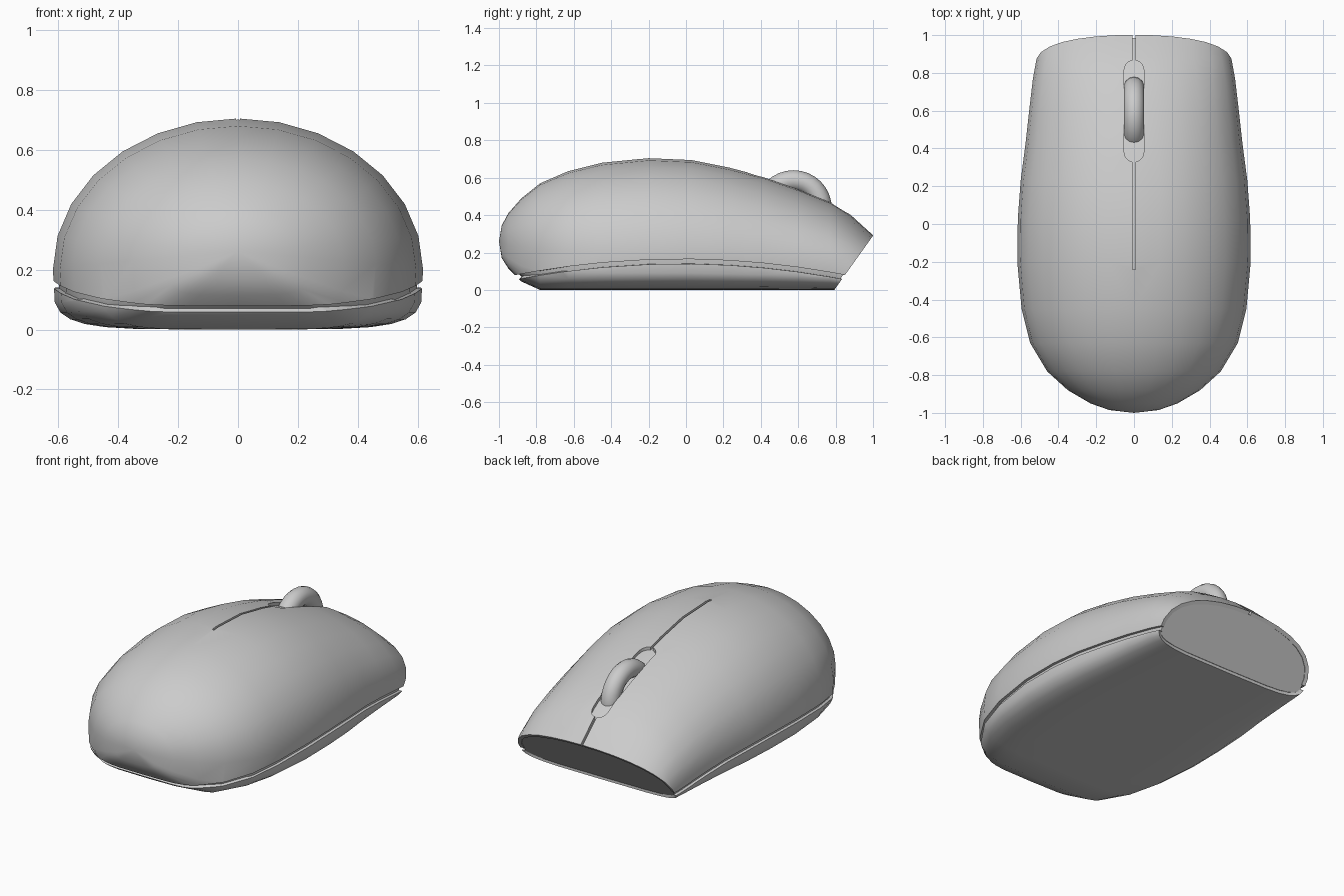
import bpy, bmesh
from math import sin, cos, pi
from mathutils import Vector

if "Cube" in bpy.data.objects:
    bpy.data.objects.remove(bpy.data.objects["Cube"])

# Body stations: y, half width, top z, widest z, bottom z
STATIONS = [
    (-0.985, 0.13, 0.345, 0.25, 0.17), (-0.95, 0.23, 0.41, 0.24, 0.115),
    (-0.88, 0.35, 0.49, 0.23, 0.045), (-0.78, 0.46, 0.57, 0.22, 0),
    (-0.63, 0.55, 0.635, 0.21, 0), (-0.45, 0.595, 0.68, 0.20, 0),
    (-0.2, 0.618, 0.705, 0.20, 0), (0.03, 0.615, 0.695, 0.20, 0),
    (0.23, 0.60, 0.655, 0.19, 0), (0.42, 0.575, 0.605, 0.18, 0),
    (0.6, 0.555, 0.54, 0.165, 0), (0.77, 0.535, 0.472, 0.14, 0),
    (0.88, 0.515, 0.402, 0.11, 0), (0.97, 0.485, 0.32, 0.09, 0),
    (1.06, 0.45, 0.24, 0.08, 0)]
NOSE_CO = Vector((0, 1, 0.29))
NOSE_NO = Vector((0, 0.21, -0.15)).normalized()


def seam(y):
    return 0.165 - 0.11 * (y + 0.03) ** 2


def body():
    """Whole closed mouse volume, lofted along y."""
    bm = bmesh.new()
    n = 14
    rings = []
    for y, w, zt, zm, zb in STATIONS:
        ring = []
        for i in range(2 * n):
            a = pi * i / n
            c, s = cos(a), sin(a)
            if i <= n:
                x, z = w * c, zm + (zt - zm) * s
            else:
                x = w * (1 if c > 0 else -1) * abs(c) ** 0.4
                z = zm - (zm - zb) * abs(s) ** 0.4
            ring.append(bm.verts.new((x, y, z)))
        rings.append(ring)
    for r, q in zip(rings, rings[1:]):
        for i in range(2 * n):
            j = (i + 1) % (2 * n)
            bm.faces.new((r[i], r[j], q[j], q[i]))
    tip = bm.verts.new((0, -1, 0.26))
    for i in range(2 * n):
        bm.faces.new((tip, rings[0][(i + 1) % (2 * n)], rings[0][i]))
    bm.faces.new(rings[-1])
    bmesh.ops.recalc_face_normals(bm, faces=bm.faces)
    return bm


def cut(bm, co, no):
    geom = bm.verts[:] + bm.edges[:] + bm.faces[:]
    bmesh.ops.bisect_plane(bm, geom=geom, dist=1e-5, plane_co=co, plane_no=no, clear_outer=True)


def cut_seam(bm, offset, side):
    """Cut along the curved seam by flattening it, slicing, and bending back."""
    for v in bm.verts:
        v.co.z -= seam(v.co.y)
    cut(bm, (0, 0, offset), (0, 0, side))
    for v in bm.verts:
        v.co.z += seam(v.co.y)


def make(name, bm):
    me = bpy.data.meshes.new(name)
    bm.to_mesh(me)
    bm.free()
    ob = bpy.data.objects.new(name, me)
    bpy.context.collection.objects.link(ob)
    return ob


def finish(ob, angle=0.6):
    bpy.ops.object.select_all(action='DESELECT')
    ob.select_set(True)
    bpy.context.view_layer.objects.active = ob
    for m in list(ob.modifiers):
        bpy.ops.object.modifier_apply(modifier=m.name)
    bpy.ops.object.shade_smooth_by_angle(angle=angle)


def prism(name, outline, z0, z1):
    bm = bmesh.new()
    f = bm.faces.new([bm.verts.new((x, y, z0)) for x, y in outline])
    top = bmesh.ops.extrude_face_region(bm, geom=[f])['geom']
    for v in top:
        if isinstance(v, bmesh.types.BMVert):
            v.co.z = z1
    bmesh.ops.recalc_face_normals(bm, faces=bm.faces)
    ob = make(name, bm)
    ob.hide_render = True
    return ob


def thicken(ob):
    m = ob.modifiers.new("thickness", 'SOLIDIFY')
    m.thickness, m.offset = 0.022, -1


# Inner core: shows in the seam, the grooves and as the sloped nose face
bm = body()
bm.normal_update()
for v, nrm in [(v, v.normal.copy()) for v in bm.verts]:
    v.co -= nrm * 0.018
cut(bm, NOSE_CO - NOSE_NO * 0.008, NOSE_NO)
bmesh.ops.holes_fill(bm, edges=[e for e in bm.edges if e.is_boundary], sides=0)
bmesh.ops.recalc_face_normals(bm, faces=bm.faces)
finish(make("inner_core", bm))

# Base tray
bm = body()
cut(bm, NOSE_CO, NOSE_NO)
cut_seam(bm, -0.025, 1)
base = make("base", bm)
thicken(base)
finish(base)

# Upper shell with button split and wheel slot
bm = body()
cut(bm, NOSE_CO, NOSE_NO)
cut_seam(bm, 0, -1)
shell = make("upper_shell", bm)
thicken(shell)
groove = prism("groove_cutter", [(-0.007, -0.24), (0.007, -0.24), (0.007, 1.1), (-0.007, 1.1)], 0.2, 1)
arc = [(0.052 * cos(pi * i / 10), 0.052 * sin(pi * i / 10)) for i in range(11)]
slot = prism("slot_cutter", [(x, 0.815 + y) for x, y in arc] + [(-x, 0.38 - y) for x, y in arc], 0.2, 1)
for cutter in (groove, slot):
    m = shell.modifiers.new("cut", 'BOOLEAN')
    m.operation, m.solver, m.object = 'DIFFERENCE', 'EXACT', cutter
finish(shell)
for cutter in (groove, slot):
    bpy.data.objects.remove(cutter)

# Scroll wheel
bpy.ops.mesh.primitive_torus_add(location=(0, 0.575, 0.435), rotation=(0, pi / 2, 0), major_radius=0.15,
                                 minor_radius=0.055, major_segments=32, minor_segments=14)
wheel = bpy.context.object
wheel.name = "scroll_wheel"
finish(wheel, 1.0)
